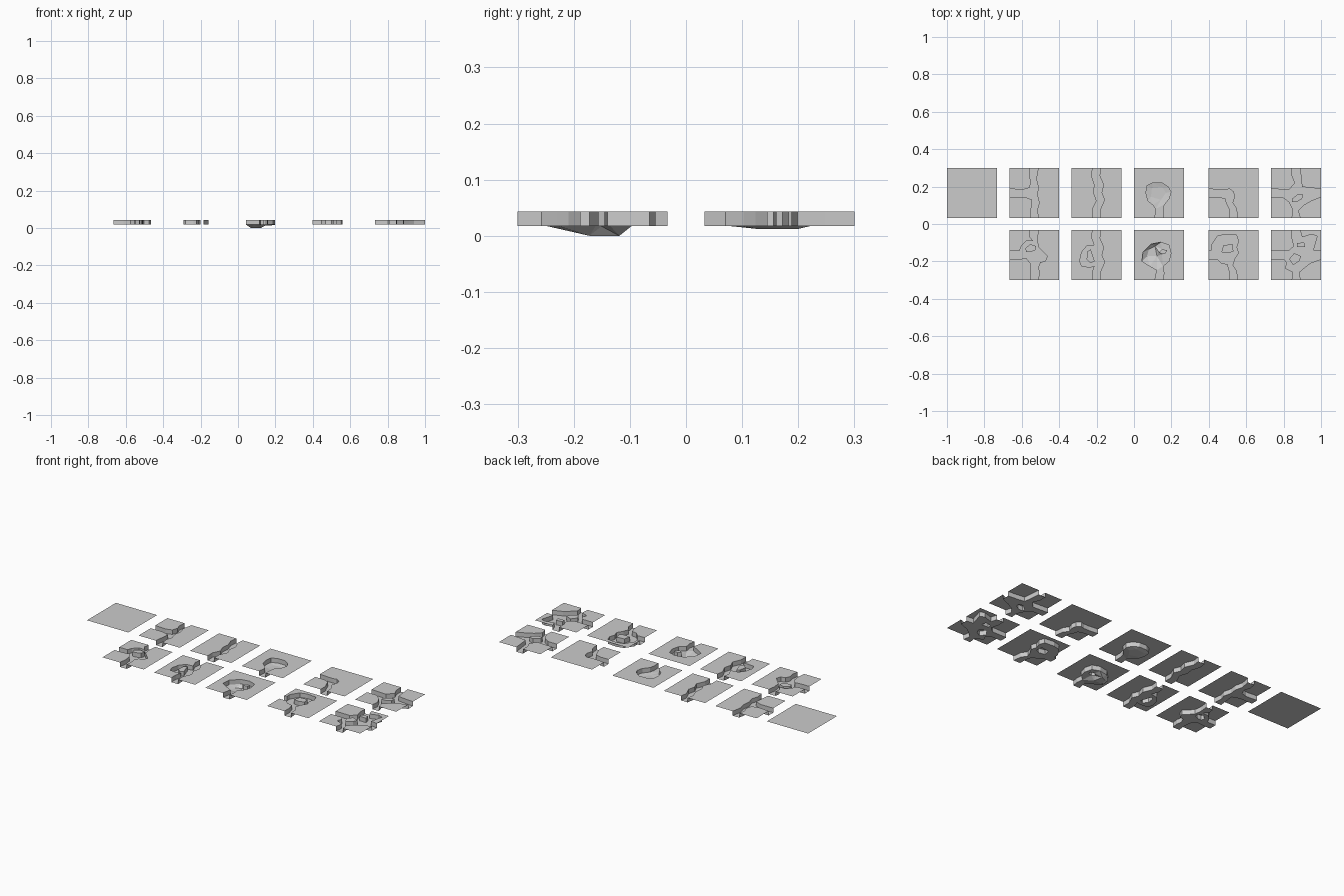
import bpy
from mathutils import Vector
from mathutils.geometry import delaunay_2d_cdt

if "Cube" in bpy.data.objects:
    bpy.data.objects.remove(bpy.data.objects["Cube"])

S = 0.13333 / 25          # outlines below are on a -25..25 grid per tile
TOP, BED = 0.0433, 0.017
COLS = [-0.8667, -0.5333, -0.2, 0.1333, 0.5317, 0.8667]
ROWS = [0.1667, -0.1667]
# Standard river mouths, listed clockwise
MOUTH = {'N': [(-4, 25), (4, 25)], 'E': [(25, 4), (25, -4)],
         'S': [(4, -25), (-4, -25)], 'W': [(-25, -4), (-25, 4)]}


def inside(x, y, poly):
    r = False
    for (x1, y1), (x2, y2) in zip(poly, poly[1:] + poly[:1]):
        if (y1 > y) != (y2 > y) and x < (x2 - x1) * (y - y1) / (y2 - y1) + x1:
            r = not r
    return r


def tile(name, col, row, banks=(), islands=(), pit=(), pit_z=BED):
    """Ground sheet with a sunken river; banks are (mouth, shore points after it)."""
    river = [p for m, pts in banks for p in MOUTH[m] + list(pts)]
    pts, edges = [], []
    for loop in [[(-25, -25), (25, -25), (25, 25), (-25, 25)], river, *islands, list(pit)]:
        n, b = len(loop), len(pts)
        pts += [Vector(p) for p in loop]
        edges += [(b + i, b + (i + 1) % n) for i in range(n)]
    co, _, tris, *_ = delaunay_2d_cdt(pts, edges, [], 0, 1e-4)
    pitset = {(float(x), float(y)) for x, y in pit}
    verts, index, faces, sides = [], {}, [], {}

    def vert(i, wet):
        if (i, wet) not in index:
            c = co[i]
            z = TOP
            if wet:
                z = pit_z if (round(c.x, 3), round(c.y, 3)) in pitset else BED
            index[i, wet] = len(verts)
            verts.append((COLS[col] + c.x * S, ROWS[row] + c.y * S, z))
        return index[i, wet]

    for t in tris:
        cx, cy = sum(co[i].x for i in t) / 3, sum(co[i].y for i in t) / 3
        wet = bool(river) and inside(cx, cy, river) and not any(inside(cx, cy, list(k)) for k in islands)
        faces.append([vert(i, wet) for i in t])
        for a, b in zip(t, t[1:] + t[:1]):
            sides[a, b] = wet
    # Vertical banks wherever ground meets river
    for (a, b), wet in sides.items():
        if wet and sides.get((b, a)) is False:
            faces.append([vert(b, True), vert(a, True), vert(a, False), vert(b, False)])
    me = bpy.data.meshes.new(name)
    me.from_pydata(verts, [], faces)
    ob = bpy.data.objects.new(name, me)
    bpy.context.collection.objects.link(ob)


# Shores shared by the plain and looped straight rivers
east_shore = [(3, 17), (7, 8), (5, 0), (8, -7), (4, -16)]

# Back row
tile("plain_ground", 0, 0)
tile("river_fork", 1, 0, [
    ('N', [(2, 14), (4, 6), (3, -2), (5, -10), (3, -17)]),
    ('S', [(-3, -15), (-2, -7), (-10, -4)]),
    ('W', [(-12, 3), (-5, 5), (-3, 11), (-5, 17)])])
tile("river_straight", 2, 0, [
    ('N', east_shore), ('S', [(-4, -16), (0, -8), (-3, 0), (-2, 8), (-5, 17)])])
tile("river_lake", 3, 0, [
    ('S', [(-3, -16), (-6, -12), (-11, -8), (-13, 0), (-12, 7), (-6, 10), (3, 10),
           (9, 6), (12, 1), (10, -6), (5, -12), (4, -17)])],
    pit=[(-8, -4), (-7, 5), (3, 6), (7, 0), (2, -7)], pit_z=0.012)
tile("river_bend", 4, 0, [
    ('S', [(-4, -16), (-7, -10), (-8, -6), (-15, -4)]),
    ('W', [(-14, 3), (-8, 3), (-4, 4), (0, 1), (1, -4), (-1, -10), (3, -16)])])
tile("river_crossing", 5, 0, [
    ('N', [(5, 15), (6, 6), (14, 5)]), ('E', [(15, -8), (8, -12), (2, -18)]),
    ('S', [(-3, -17), (-7, -9), (-14, -4)]), ('W', [(-7, 3), (-1, 10), (-4, 17)])],
    islands=[[(-4, -6), (2, -1), (7, -2), (6, -6), (1, -9), (-4, -9)]])

# Front row
tile("river_fork_island", 1, 1, [
    ('N', [(3, 16), (4, 8), (8, 4), (13, -1), (11, -6), (6, -7), (4, -12), (5, -18)]),
    ('S', [(-3, -16), (-4, -8), (-8, -3), (-15, -4)]),
    ('W', [(-15, 4), (-13, 9), (-8, 14), (-1, 14), (-5, 19)])],
    islands=[[(-8, 3), (-9, 7), (-4, 11), (2, 9), (1, 5), (-4, 3)]])
tile("river_loop_island", 2, 1, [
    ('N', east_shore),
    ('S', [(-4, -17), (-2, -11), (-7, -12), (-15, -11), (-17, -6), (-15, 3), (-10, 9), (-2, 10), (-5, 18)])],
    islands=[[(-9, 4), (-6, 6), (-4, 0), (-2, -6), (-6, -8), (-10, -4)]])
tile("deep_lake_island", 3, 1, [
    ('S', [(-2, -15), (-9, -11), (-17, -6), (-16, 3), (-8, 11), (2, 13), (10, 10),
           (12, 2), (10, -6), (4, -11), (5, -18)])],
    islands=[[(0, 3), (3, 6), (8, 5), (7, 2), (3, 1)]],
    pit=[(-12, -1), (-10, 6), (-4, 9), (-2, -1)], pit_z=0.0)
tile("river_bend_pond", 4, 1, [
    ('S', [(-4, -16), (-6, -9), (-12, -8), (-16, -4)]),
    ('W', [(-22, 5), (-22, 10), (-16, 19), (-8, 21), (3, 20), (5, 14), (3, 8), (5, 2),
           (1, -4), (-1, -10), (3, -16)])],
    islands=[[(-12, 3), (-10, 10), (-1, 11), (0, 4), (-5, 2)]])
tile("river_crossing_islands", 5, 1, [
    ('N', [(6, 18), (16, 21), (21, 19), (19, 12), (17, 5)]),
    ('E', [(14, -8), (9, -12), (3, -17)]),
    ('S', [(-3, -17), (-11, -13), (-9, -8), (-12, -4)]),
    ('W', [(-8, 4), (-2, 9), (-4, 17)])],
    islands=[[(1, 8), (1, 12), (8, 13), (9, 8)],
             [(-7, -4), (-2, 2), (5, -1), (3, -6), (-3, -10)],
             ])
